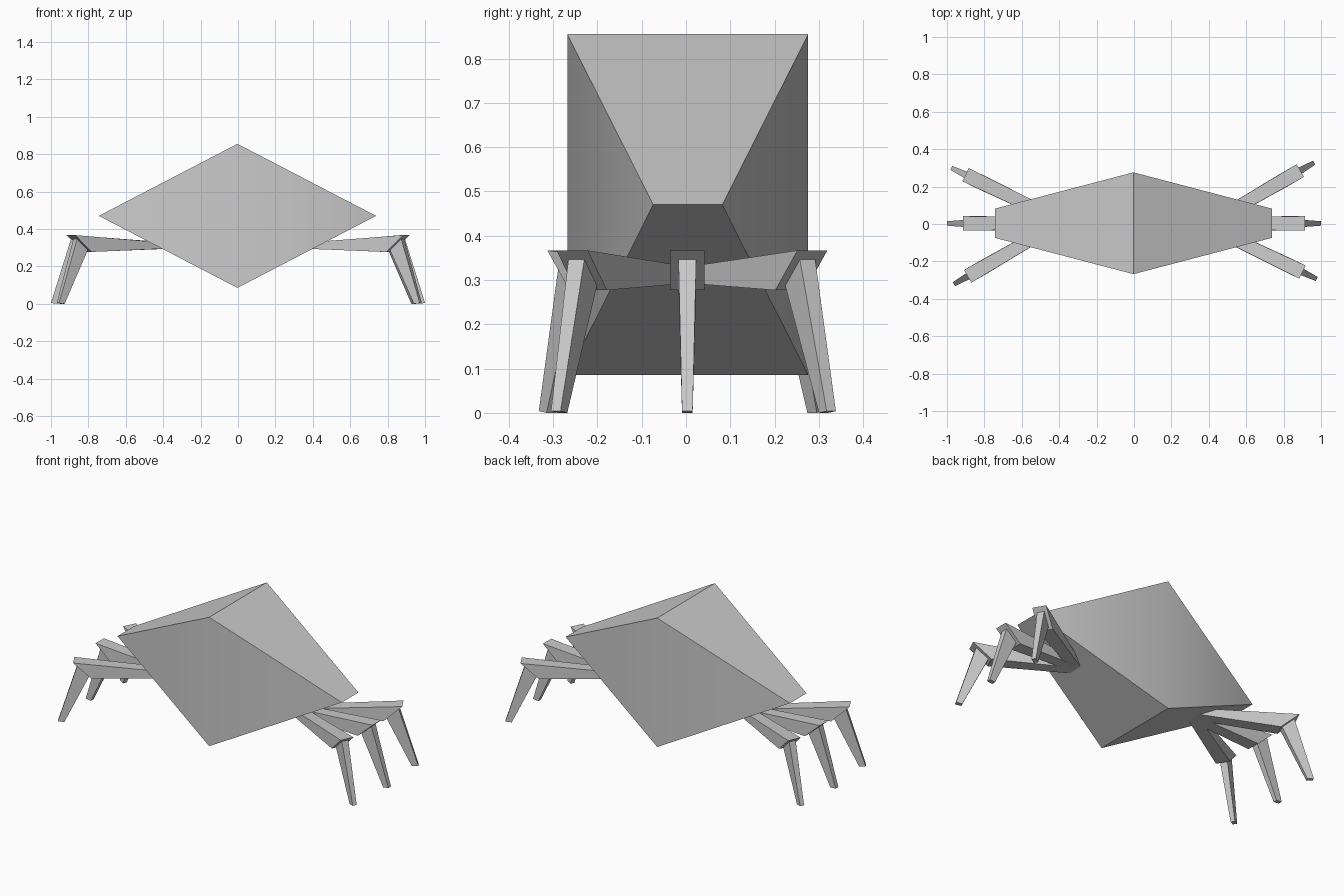
import bpy, bmesh
from math import radians
from mathutils import Matrix

if "Cube" in bpy.data.objects:
    bpy.data.objects.remove(bpy.data.objects["Cube"])


def make(name, verts, faces):
    me = bpy.data.meshes.new(name)
    me.from_pydata(verts, [], faces)
    bm = bmesh.new()
    bm.from_mesh(me)
    bmesh.ops.recalc_face_normals(bm, faces=bm.faces)
    bm.to_mesh(me)
    bm.free()
    ob = bpy.data.objects.new(name, me)
    bpy.context.collection.objects.link(ob)
    return ob


def tapered(name, a, wa, b, wb, matrix):
    """Four-sided bar from edge a to edge b; each edge is two (r, z) points."""
    verts = []
    for (p, q), w in ((a, wa), (b, wb)):
        verts += [(p[0], -w, p[1]), (p[0], w, p[1]), (q[0], w, q[1]), (q[0], -w, q[1])]
    verts = [tuple(matrix @ Matrix.Translation(v).to_translation()) for v in verts]
    faces = [(0, 1, 2, 3), (4, 5, 6, 7)]
    faces += [(i, (i + 1) % 4, 4 + (i + 1) % 4, 4 + i) for i in range(4)]
    return make(name, verts, faces)


# Diamond body, widest in depth along its central ridge
cx, cy = -0.003, 0.004
profile = [(0, 0.855, 0.272), (0.741, 0.47, 0.078), (0, 0.085, 0.272), (-0.741, 0.47, 0.078)]
verts = [(cx + x, cy + s * d, z) for s in (-1, 1) for x, z, d in profile]
faces = [(0, 1, 2), (0, 2, 3), (4, 5, 6), (4, 6, 7)]
faces += [(i, (i + 1) % 4, 4 + (i + 1) % 4, 4 + i) for i in range(4)]
body = make("body", verts, faces)
# soft vertical fold on front and back, hard edges elsewhere
for p in body.data.polygons:
    p.use_smooth = True
bm = bmesh.new()
bm.from_mesh(body.data)
for e in bm.edges:
    e.smooth = e.calc_face_angle() < radians(35)
bm.to_mesh(body.data)
bm.free()

# Legs: (name, hip x, splay angle, knee reach); other side is a half turn
legs = [("a", 0.40, 30, 0.565), ("b", 0.38, 0, 0.535), ("c", 0.36, -25.7, 0.60)]
for side, turn in (("right", 0), ("left", 180)):
    for tag, hip, angle, r in legs:
        m = (Matrix.Rotation(radians(turn), 4, 'Z')
             @ Matrix.Translation((hip, 0.003 if turn == 0 else -0.003, 0))
             @ Matrix.Rotation(radians(angle), 4, 'Z'))
        tapered(f"{side}_upper_leg_{tag}",
                ((0, 0.295), (0, 0.326)), 0.03,
                ((r - 0.10, 0.277), (r, 0.367)), 0.039, m)
        tapered(f"{side}_lower_leg_{tag}",
                ((r - 0.088, 0.287), (r - 0.022, 0.346)), 0.02,
                ((r + 0.05, 0.0), (r + 0.085, 0.004)), 0.012, m)
